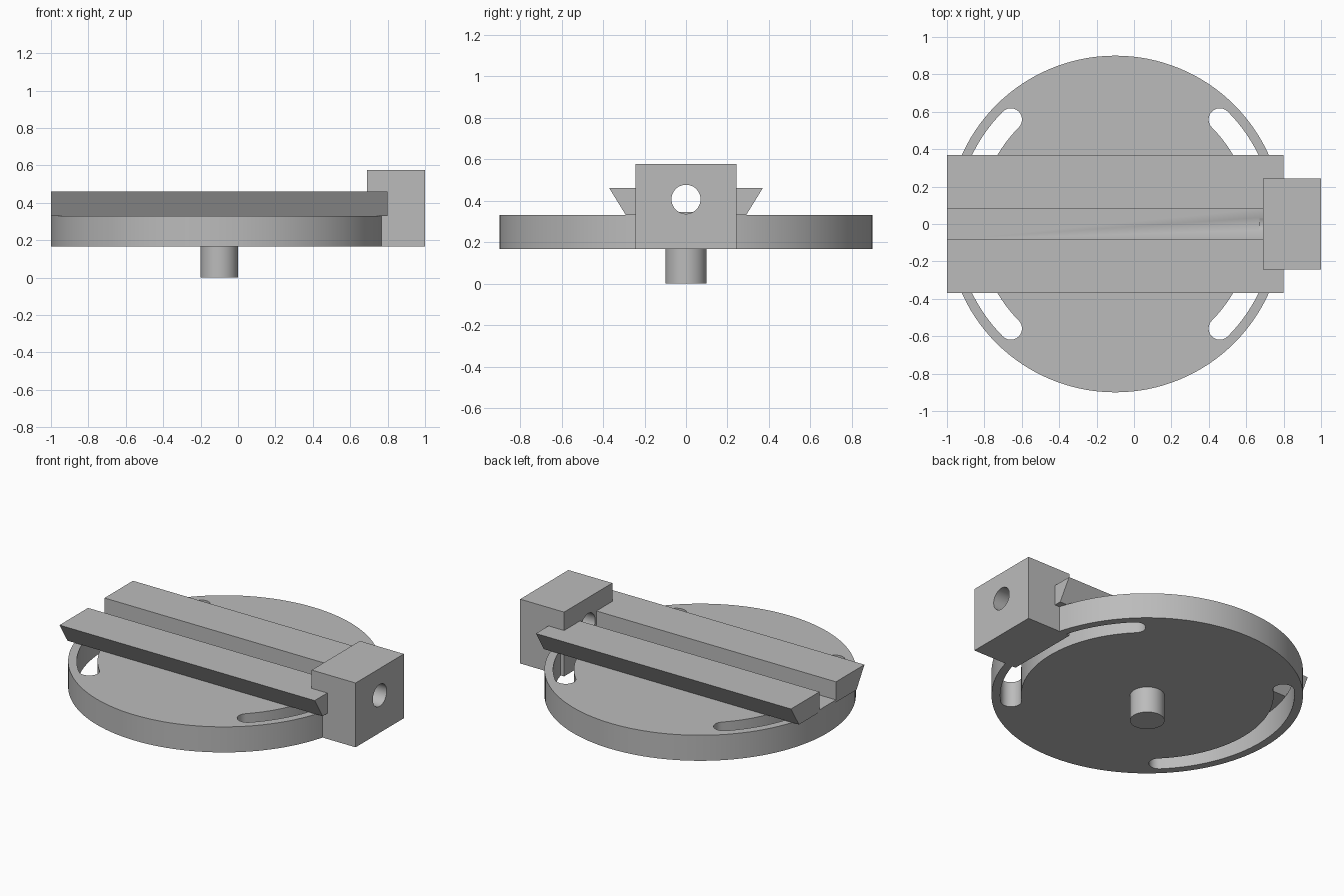
import bpy
import bmesh
from math import sin, cos, pi, radians
from mathutils import Matrix, Vector

cube = bpy.data.objects.get("Cube")
if cube:
    bpy.data.objects.remove(cube)

CENTRE_X = -0.1
PLATE_BOTTOM, PLATE_TOP = 0.167, 0.33

steel = bpy.data.materials.new("light grey metal")
steel.use_nodes = True
GREY = (0.5, 0.5, 0.5, 1)
steel.diffuse_color = GREY
steel.node_tree.nodes["Principled BSDF"].inputs["Base Color"].default_value = GREY

# Maps a profile's (a, b, depth) to (y, z, x)
ALONG_X = Matrix(((0, 0, 1), (1, 0, 0), (0, 1, 0))).to_4x4()


def arc(radius, start, end, steps, cx=0, cy=0):
    angles = [radians(start + (end - start) * i / steps) for i in range(steps + 1)]
    return [(cx + radius * cos(a), cy + radius * sin(a)) for a in angles]


def circle(radius, sides, cx=0, cy=0):
    return arc(radius, 0, 360, sides, cx, cy)[:-1]


def prism(name, outline, low, high, matrix=Matrix()):
    """Extrude a closed outline from low to high along its normal."""
    bm = bmesh.new()
    face = bm.faces.new([bm.verts.new((a, b, low)) for a, b in outline])
    extruded = bmesh.ops.extrude_face_region(bm, geom=[face])["geom"]
    moved = [v for v in extruded if isinstance(v, bmesh.types.BMVert)]
    bmesh.ops.translate(bm, verts=moved, vec=Vector((0, 0, high - low)))
    bmesh.ops.transform(bm, matrix=matrix, verts=bm.verts)
    bmesh.ops.recalc_face_normals(bm, faces=bm.faces)
    mesh = bpy.data.meshes.new(name)
    bm.to_mesh(mesh)
    bm.free()
    mesh.materials.append(steel)
    obj = bpy.data.objects.new(name, mesh)
    bpy.context.collection.objects.link(obj)
    return obj


def select_only(obj):
    bpy.ops.object.select_all(action='DESELECT')
    obj.select_set(True)
    bpy.context.view_layer.objects.active = obj


def cut(target, cutter):
    mod = target.modifiers.new("cut", 'BOOLEAN')
    mod.operation = 'DIFFERENCE'
    mod.solver = 'EXACT'
    mod.object = cutter
    select_only(target)
    bpy.ops.object.modifier_apply(modifier=mod.name)


def rectangle(x0, x1, y0, y1):
    return [(x0, y0), (x1, y0), (x1, y1), (x0, y1)]


def slot_outline(middle, half_width, start, end):
    """Curved slot with round ends, about the plate centre."""
    caps = []
    for angle in (end, start):
        a = radians(angle)
        turn = angle if angle == end else angle + 180
        caps.append(arc(half_width, turn, turn + 180, 12,
                        middle * cos(a), middle * sin(a)))
    outer = arc(middle + half_width, start, end, 32)
    inner = arc(middle - half_width, end, start, 32)
    points = outer[:-1] + caps[0] + inner[1:-1] + caps[1][:-1]
    return [(x + CENTRE_X, y) for x, y in points]


# Round base plate and pivot pin
plate = prism("base_plate", circle(0.9, 128, CENTRE_X), PLATE_BOTTOM, PLATE_TOP)
pin = prism("pivot_pin", circle(0.1, 48, CENTRE_X), 0, PLATE_BOTTOM)

# Dovetail guide with a shallow floor between two rails
half = [(0.29, PLATE_TOP), (0.37, 0.46), (0.083, 0.46), (0.083, 0.345)]
profile = half + [(-y, z) for y, z in reversed(half)]
guide = prism("dovetail_guide", profile, -1, 0.8, ALONG_X)

# End block
block_shape = rectangle(0.69, 1, -0.243, 0.243)
block = prism("end_block", block_shape, PLATE_BOTTOM, 0.577)

# Cutters: curved slots, space for the block, screw bore
cutters = []
for start in (-45, 135):
    slot = prism("slot_cutter", slot_outline(0.79, 0.06, start, start + 90), 0, 0.5)
    cut(plate, slot)
    cutters.append(slot)
pocket = prism("pocket_cutter", block_shape, 0, 1)
bore = prism("bore_cutter", circle(0.07, 48, 0, 0.406), 0.67, 1.2, ALONG_X)
cut(plate, pocket)
cut(guide, pocket)
cut(guide, bore)
cut(block, bore)
for cutter in cutters + [pocket, bore]:
    bpy.data.objects.remove(cutter)

for part in (plate, pin, guide, block):
    select_only(part)
    bpy.ops.object.shade_smooth_by_angle(angle=radians(30))
